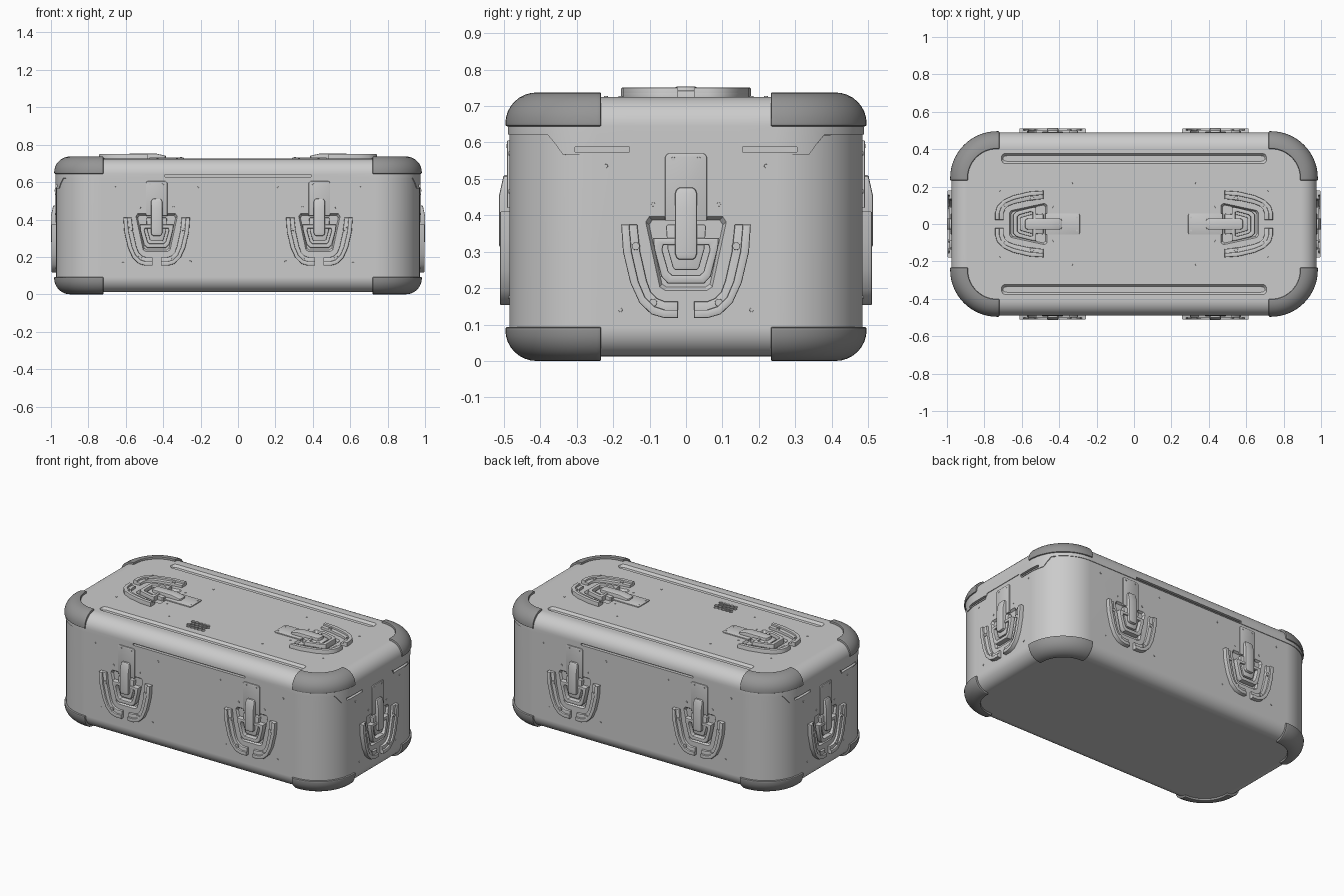
import bpy, bmesh
from math import cos, sin, pi, radians
from mathutils import Vector, Matrix

if "Cube" in bpy.data.objects:
    bpy.data.objects.remove(bpy.data.objects["Cube"])

HX, HY, R, TOP = 0.972, 0.485, 0.24, 0.725
CX, CY = HX - R, HY - R


def finish(bm, name, mat=None, link=True):
    bmesh.ops.recalc_face_normals(bm, faces=bm.faces)
    me = bpy.data.meshes.new(name)
    bm.to_mesh(me)
    bm.free()
    if mat:
        me.materials.append(mat)
    return add_object(name, me) if link else me


def add_object(name, me, matrix=None):
    ob = bpy.data.objects.new(name, me)
    bpy.context.collection.objects.link(ob)
    if matrix:
        ob.matrix_world = matrix
    return ob


def smooth(ob, angle=32):
    bpy.ops.object.select_all(action='DESELECT')
    ob.select_set(True)
    bpy.context.view_layer.objects.active = ob
    bpy.ops.object.shade_smooth_by_angle(angle=radians(angle))


def bevel_sharp(bm, edges, width, segs=2, limit=0.6):
    sharp = [e for e in edges if len(e.link_faces) == 2 and e.calc_face_angle(0) > limit]
    bmesh.ops.bevel(bm, geom=sharp, offset=width, segments=segs, profile=0.5, affect='EDGES')


def band(bm, A, B, w0, w1, M=Matrix(), closed=False, taper=None, bev=0):
    """Solid strip between two matching outlines; w1 may vary along v."""
    h = w1 if callable(w1) else (lambda v: w1)
    mid = sum((Vector(p) for p in A + B), Vector((0, 0))) / (2 * len(A))
    t = taper or (1, 1)

    def low(p):
        return M @ Vector((mid.x + (p[0] - mid.x) * t[0], mid.y + (p[1] - mid.y) * t[1], w0))
    rows = [[bm.verts.new(c) for c in (M @ Vector((*a, h(a[1]))), M @ Vector((*b, h(b[1]))), low(b), low(a))]
            for a, b in zip(A, B)]
    top = {v for r in rows for v in r[:2]}
    n, faces = len(rows), []
    for i in range(n if closed else n - 1):
        p, q = rows[i], rows[(i + 1) % n]
        faces += [bm.faces.new((p[k], p[(k + 1) % 4], q[(k + 1) % 4], q[k])) for k in range(4)]
    if not closed:
        faces += [bm.faces.new(rows[0]), bm.faces.new(rows[-1])]
    bmesh.ops.recalc_face_normals(bm, faces=faces)
    if bev:
        edges = {e for f in faces for e in f.edges if all(v in top for v in e.verts)}
        bevel_sharp(bm, edges, bev)


def sym(bm, pts, *args, **kw):
    """Strip symmetric about u = 0 from (half width, v) points."""
    band(bm, [(-u, v) for u, v in pts], list(pts), *args, **kw)


def box(bm, center, size):
    bmesh.ops.create_cube(bm, size=1, matrix=Matrix.Translation(center) @ Matrix.Diagonal((*size, 1)))


def disc(bm, x, y, z0, z1, r, seg=16, r2=None):
    bmesh.ops.create_cone(bm, cap_ends=True, segments=seg, radius1=r, radius2=r2 or r, depth=z1 - z0,
                          matrix=Matrix.Translation((x, y, (z0 + z1) / 2)))


# Rounded rectangular rings used to loft the case shell
def ring(d):
    ys = [-0.16, -0.14, 0.14, 0.16]
    pts = [(HX + d, y) for y in ys]
    for k, (sx, sy) in enumerate(((1, 1), (-1, 1), (-1, -1), (1, -1))):
        if k == 2:
            pts += [(-HX - d, -y) for y in ys]
        for i in range(17):
            t = (k + i / 16) * pi / 2
            pts.append((sx * CX + (R + d) * cos(t), sy * CY + (R + d) * sin(t)))
    return pts


def seam(y):
    """Height of the lid edge: stepped at the two ends."""
    y, keys = abs(y), [(0, .595), (.14, .595), (.16, .565), (.337, .565), (.378, .622), (1, .622)]
    for (a, za), (b, zb) in zip(keys, keys[1:]):
        if y <= b:
            return za + (zb - za) * (y - a) / (b - a)


def loft(profile):
    bm = bmesh.new()
    rings = [[bm.verts.new((x, y, seam(y) if z is None else z)) for x, y in ring(d)] for d, z in profile]
    n = len(rings[0])
    for a, b in zip(rings, rings[1:]):
        for i in range(n):
            bm.faces.new((a[i], a[(i + 1) % n], b[(i + 1) % n], b[i]))
    bm.faces.new(rings[0])
    bm.faces.new(rings[-1])
    return bm


# Latch placements: name, origin, up direction, outward direction
places = []
for s, side in ((-1, "left"), (1, "right")):
    places += [("front_" + side, (s * .435, -HY, .035), (0, 0, 1), (0, -1, 0)),
               ("back_" + side, (s * .435, HY, .035), (0, 0, 1), (0, 1, 0)),
               (side + "_end", (s * HX, 0, 0), (0, 0, 1), (s, 0, 0)),
               ("top_" + side, (s * .86, 0, TOP), (-s, 0, 0), (0, 0, 1))]


def frame(o, v, w):
    v, w = Vector(v), Vector(w)
    M = Matrix((v.cross(w), v, w)).transposed().to_4x4()
    M.translation = o
    return M


places = [(n, frame(o, v, w)) for n, o, v, w in places]

# Case body and lid
arc = [i / 8 * pi / 2 for i in range(9)]
body = finish(loft([(-.08 + .08 * sin(t), .092 - .08 * cos(t)) for t in arc] + [(0, .65)]), "case_body")
lid = finish(loft([(-.03, .66), (-.03, None), (.004, None)] +
                  [(-.08 + .084 * cos(t), .645 + .08 * sin(t)) for t in arc]), "case_lid")

# Recesses: latch dishes, seam slots, top grooves, vent holes
for target, is_lid in ((body, False), (lid, True)):
    cut = bmesh.new()
    for name, M in places:
        if name.startswith("top") == is_lid:
            sym(cut, [(.06, .19), (.075, .2), (.115, .385), (.105, .4)], -.013, .006, M, taper=(.88, .88))
    for s in (-1, 1):
        box(cut, (0, s * HY, .634), (.78, .03, .012))
        for e in (-1, 1):
            box(cut, (e * HX, s * .23, .58), (.03, .15, .014))
        if is_lid:
            up = Matrix.Translation((0, s * .35, TOP)) @ Matrix.Rotation(pi / 2, 4, 'Z')
            sym(cut, [(.012, -.71), (.025, -.703), (.03, -.69), (.03, .69), (.025, .703), (.012, .71)],
                -.014, .003, up, taper=(.5, .985))
    if is_lid:
        for r in range(4):
            for c in range(5):
                disc(cut, -.172 + c * .026 + (r % 2) * .013, -.2 - r * .0225, TOP - .008, TOP + .01, .0115, 12)
    cutter = finish(cut, "cutter")
    cutter.hide_render = True
    mod = target.modifiers.new("recesses", 'BOOLEAN')
    mod.operation, mod.object, mod.solver = 'DIFFERENCE', cutter, 'EXACT'
    bpy.context.view_layer.objects.active = target
    bpy.ops.object.modifier_apply(modifier=mod.name)
    bpy.data.objects.remove(cutter)
    smooth(target, 25)
    wn = target.modifiers.new("weighted_normals", 'WEIGHTED_NORMAL')
    wn.keep_sharp = True

# Corner protectors: a curved section swept round each corner
dark = bpy.data.materials.new("dark_grey")
dark.diffuse_color = (.3, .3, .3, 1)
dark.use_nodes = True
dark.node_tree.nodes["Principled BSDF"].inputs["Base Color"].default_value = dark.diffuse_color
section = [(-.04, .69), (-.002, .643), (.011, .645)] + \
    [(-.075 + .086 * cos(t), .652 + .085 * sin(t)) for t in arc] + [(-.082, .737), (-.084, .722)]
stations = [(0, 0, -.012)] + [(i / 14 * pi / 2, 0, 0) for i in range(15)] + [(pi / 2, -.012, 0)]
for level in ("top", "bottom"):
    for sx, sy, corner in ((1, 1, "back_right"), (-1, 1, "back_left"), (-1, -1, "front_left"), (1, -1, "front_right")):
        bm = bmesh.new()
        rows = [[bm.verts.new((sx * (CX + (R + d) * cos(t) + ex), sy * (CY + (R + d) * sin(t) + ey),
                               z if level == "top" else .737 - z)) for d, z in section] for t, ex, ey in stations]
        n = len(section)
        for a, b in zip(rows, rows[1:]):
            for i in range(n):
                bm.faces.new((a[i], a[(i + 1) % n], b[(i + 1) % n], b[i]))
        bm.faces.new(rows[0])
        bm.faces.new(rows[-1])
        bmesh.ops.recalc_face_normals(bm, faces=bm.faces)
        bevel_sharp(bm, bm.edges, .004, 2, 1.0)
        smooth(finish(bm, f"{level}_{corner}_corner_protector", dark))

# Latch parts, modelled once in local (across, up, out) coordinates
parts = {}
outer = [(.178, .375), (.173, .30), (.153, .215), (.128, .16), (.095, .128), (.06, .118), (.022, .118)]
inner = [(.134, .375), (.126, .30), (.108, .22), (.097, .19), (.08, .172), (.058, .163), (.022, .163)]
bm = bmesh.new()
for s in (-1, 1):
    o, i = ([(s * u, v) for u, v in side] for side in (outer, inner))
    m = [((a[0] + b[0]) / 2, (a[1] + b[1]) / 2) for a, b in zip(o, i)]
    band(bm, o, i, -.004, .015, bev=.004)
    band(bm, o, m, .0, .026, bev=.004)
parts["guard"] = bm

bm = bmesh.new()
sym(bm, [(.057, .385), (.057, .56), (.053, .567), (.047, .57)], -.004, .006, bev=.002)
parts["plate"] = bm

bm = bmesh.new()
o = [(.09, .337), (.088, .31), (.068, .232), (.05, .213)]
i = [(.062, .318), (.065, .305), (.048, .245), (.038, .236)]
flip = lambda pts: [(-u, v) for u, v in reversed(pts)]
band(bm, o + flip(o), i + flip(i), -.014, .018, closed=True, bev=.005)
sym(bm, [(.03, .25), (.036, .256), (.05, .305), (.055, .37), (.05, .375)], -.014, .01, bev=.004)
parts["pull_loop"] = bm

bm = bmesh.new()
sym(bm, [(.018, .278), (.026, .283), (.03, .294), (.03, .42), (.03, .46), (.026, .471), (.018, .476)],
    .0, lambda v: .028 if v < .421 else .028 - (v - .42) * .22, bev=.005)
parts["tongue"] = bm

bm = bmesh.new()
for s in (-1, 1):
    for u, v, w, r in ((.138, .315, .021, .012), (.09, .16, .021, .012), (.035, .555, .008, .006),
                       (.09, .43, .003, .006), (.22, .535, .003, .006), (.18, .14, .003, .006)):
        disc(bm, s * u, v, -.003, w, r, 16, r * .85)
parts["rivets"] = bm

for part, bm in parts.items():
    me = finish(bm, "latch_" + part, link=False)
    for k, (name, M) in enumerate(places):
        ob = add_object(f"{name}_latch_{part}", me, M)
        if k == 0:
            smooth(ob)
